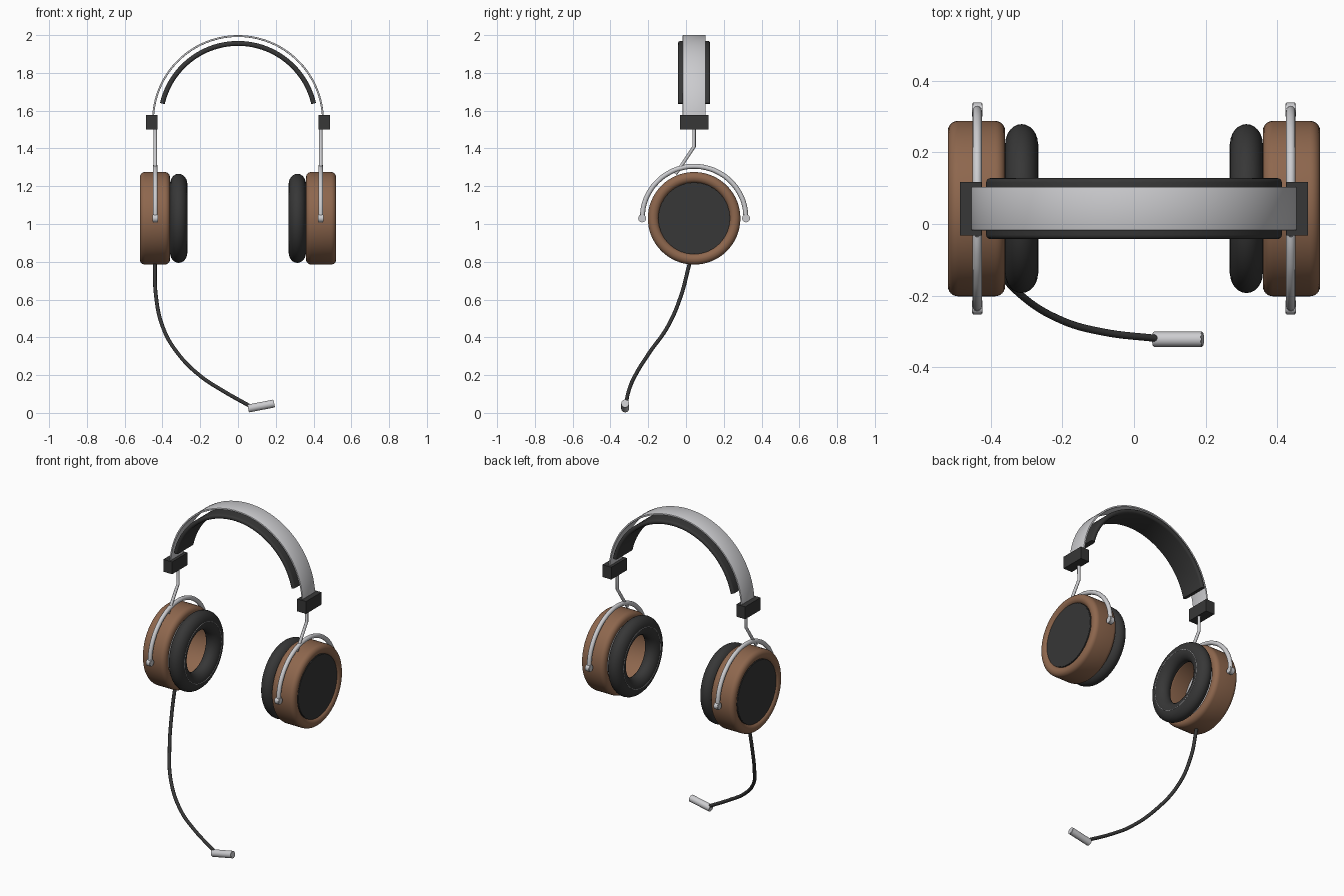
import bpy, bmesh
from math import sin, cos, pi, radians
from mathutils import Vector, Matrix

cube = bpy.data.objects.get("Cube")
if cube:
    bpy.data.objects.remove(cube, do_unlink=True)

CY, CZ = 0.043, 1.03      # ear cup centre
BAND_Z = 1.545            # headband arc centre


def material(name, color, rough, metal=0.0):
    m = bpy.data.materials.new(name)
    m.use_nodes = True
    m.diffuse_color = (*color, 1)
    b = m.node_tree.nodes["Principled BSDF"]
    b.inputs["Base Color"].default_value = (*color, 1)
    b.inputs["Roughness"].default_value = rough
    b.inputs["Metallic"].default_value = metal
    return m


brown = material("brown wood", (0.27, 0.135, 0.075), 0.5)
dark = material("dark padding", (0.038, 0.038, 0.038), 0.6)
silver = material("silver metal", (0.6, 0.6, 0.62), 0.4)


def finish(ob, mat, angle=40):
    ob.data.materials.clear()
    ob.data.materials.append(mat)
    bpy.ops.object.select_all(action='DESELECT')
    ob.select_set(True)
    bpy.context.view_layer.objects.active = ob
    bpy.ops.object.shade_smooth_by_angle(angle=radians(angle))
    return ob


def from_bmesh(name, bm, mat):
    bmesh.ops.recalc_face_normals(bm, faces=bm.faces)
    me = bpy.data.meshes.new(name)
    bm.to_mesh(me)
    bm.free()
    ob = bpy.data.objects.new(name, me)
    bpy.context.collection.objects.link(ob)
    return finish(ob, mat)


def sweep(name, section, place, count, closed, mat):
    """Join copies of a closed section; place(point, i) gives each position."""
    bm = bmesh.new()
    rings = [[bm.verts.new(place(p, i)) for p in section] for i in range(count)]
    n = len(section)
    for i in range(count if closed else count - 1):
        a, b = rings[i], rings[(i + 1) % count]
        for j in range(n):
            bm.faces.new((a[j], a[(j + 1) % n], b[(j + 1) % n], b[j]))
    if not closed:
        bm.faces.new(rings[0])
        bm.faces.new(rings[-1])
    return from_bmesh(name, bm, mat)


def rounded_box(u0, u1, v0, v1, r, steps=6):
    """Closed rounded rectangle section."""
    pts = []
    for k, (u, v) in enumerate([(u1 - r, v1 - r), (u0 + r, v1 - r),
                                (u0 + r, v0 + r), (u1 - r, v0 + r)]):
        for s in range(steps + 1):
            t = (k + s / steps) * pi / 2
            pts.append((u + r * cos(t), v + r * sin(t)))
    return pts


def ellipse(u, v, ru, rv, n=24):
    return [(u + ru * cos(2 * pi * k / n), v + rv * sin(2 * pi * k / n)) for k in range(n)]


def ring(name, section, side, mat, n=64):
    """Turn an (x, radius) section around the ear axis."""
    def place(p, i):
        t = 2 * pi * i / n
        return (side * p[0], CY + p[1] * cos(t), CZ + p[1] * sin(t))
    return sweep(name, section, place, n, True, mat)


def arch(name, section, start, mat, n=64):
    """Sweep a (radius, y) section over the head, from angle start to pi - start."""
    def place(p, i):
        t = start + (pi - 2 * start) * i / (n - 1)
        return (p[0] * cos(t), CY + p[1], BAND_Z + p[0] * sin(t))
    return sweep(name, section, place, n, False, mat)


def rod(name, a, b, r, mat, bevel=0.0):
    """Cylinder between two points."""
    a, b = Vector(a), Vector(b)
    bm = bmesh.new()
    turn = (b - a).to_track_quat('Z', 'Y').to_matrix().to_4x4()
    bmesh.ops.create_cone(bm, cap_ends=True, segments=32, radius1=r, radius2=r,
                          depth=(b - a).length,
                          matrix=Matrix.Translation((a + b) / 2) @ turn)
    if bevel:
        rims = [e for e in bm.edges if any(len(f.verts) > 4 for f in e.link_faces)]
        bmesh.ops.bevel(bm, geom=rims, offset=bevel, segments=2, affect='EDGES')
    return from_bmesh(name, bm, mat)


def tube(name, pts, r, mat, smooth=True):
    """Round tube along points."""
    cu = bpy.data.curves.new(name, 'CURVE')
    cu.dimensions = '3D'
    cu.bevel_depth, cu.bevel_resolution, cu.use_fill_caps = r, 4, True
    sp = cu.splines.new('BEZIER')
    sp.bezier_points.add(len(pts) - 1)
    sp.resolution_u = 8 if smooth else 2
    for bp, p in zip(sp.bezier_points, pts):
        bp.co = p
        bp.handle_left_type = bp.handle_right_type = 'AUTO' if smooth else 'VECTOR'
    ob = bpy.data.objects.new(name, cu)
    bpy.context.collection.objects.link(ob)
    bpy.ops.object.select_all(action='DESELECT')
    ob.select_set(True)
    bpy.context.view_layer.objects.active = ob
    bpy.ops.object.convert(target='MESH')
    return finish(bpy.context.object, mat, 50)


# Headband: thin outer strap and padded inner cushion
arch("headband_strap", rounded_box(0.445, 0.455, -0.061, 0.061, 0.003, 2), 0, silver)
arch("headband_cushion", rounded_box(0.398, 0.424, -0.085, 0.085, 0.012, 4), radians(13), dark)

for side, label in ((1, "left"), (-1, "right")):
    # Ear cup: hollow wooden shell, outer cover, inner plate
    ring(label + "_cup_shell", rounded_box(0.36, 0.52, 0.187, 0.245, 0.028), side, brown)
    rod(label + "_cup_cover", (side * 0.498, CY, CZ), (side * 0.513, CY, CZ), 0.19, dark, 0.002)
    rod(label + "_inner_plate", (side * 0.488, CY, CZ), (side * 0.497, CY, CZ), 0.188, silver)

    # Ear cushion with a fine seam
    ring(label + "_ear_cushion", ellipse(0.314, 0.18, 0.046, 0.056), side, dark)
    ring(label + "_cushion_seam", ellipse(0.2685, 0.18, 0.0015, 0.0015, 8), side, silver)

    # Yoke arc with round pivots
    x = side * 0.438
    arc = [(x, CY + 0.275 * cos(pi * k / 12), CZ + 0.275 * sin(pi * k / 12)) for k in range(13)]
    tube(label + "_yoke", arc, 0.013, silver)
    for end, y in (("back", CY + 0.275), ("front", CY - 0.275)):
        rod(f"{label}_{end}_pivot", (x - 0.015, y, CZ), (x + 0.015, y, CZ), 0.021, silver, 0.003)

    # Bent hanger and slider block
    tube(label + "_hanger", [(x, CY, 1.53), (x, CY, 1.41), (x, -0.03, 1.3), (x, -0.055, 1.265)],
         0.009, silver, False)
    bm = bmesh.new()
    bmesh.ops.create_cube(bm, size=1, matrix=Matrix.Translation((side * 0.456, CY, 1.538))
                          @ Matrix.Diagonal((0.06, 0.15, 0.076, 1)))
    from_bmesh(label + "_slider_block", bm, dark)

# Microphone boom and capsule
tube("microphone_boom", [(-0.44, 0.03, 0.83), (-0.44, 0.016, 0.78), (-0.435, -0.025, 0.625),
                         (-0.40, -0.095, 0.46), (-0.32, -0.195, 0.317), (-0.20, -0.27, 0.196),
                         (-0.085, -0.302, 0.12), (0.065, -0.32, 0.035)], 0.01, dark)
rod("microphone_capsule", (0.054, -0.322, 0.023), (0.192, -0.322, 0.05), 0.021, silver, 0.002)
